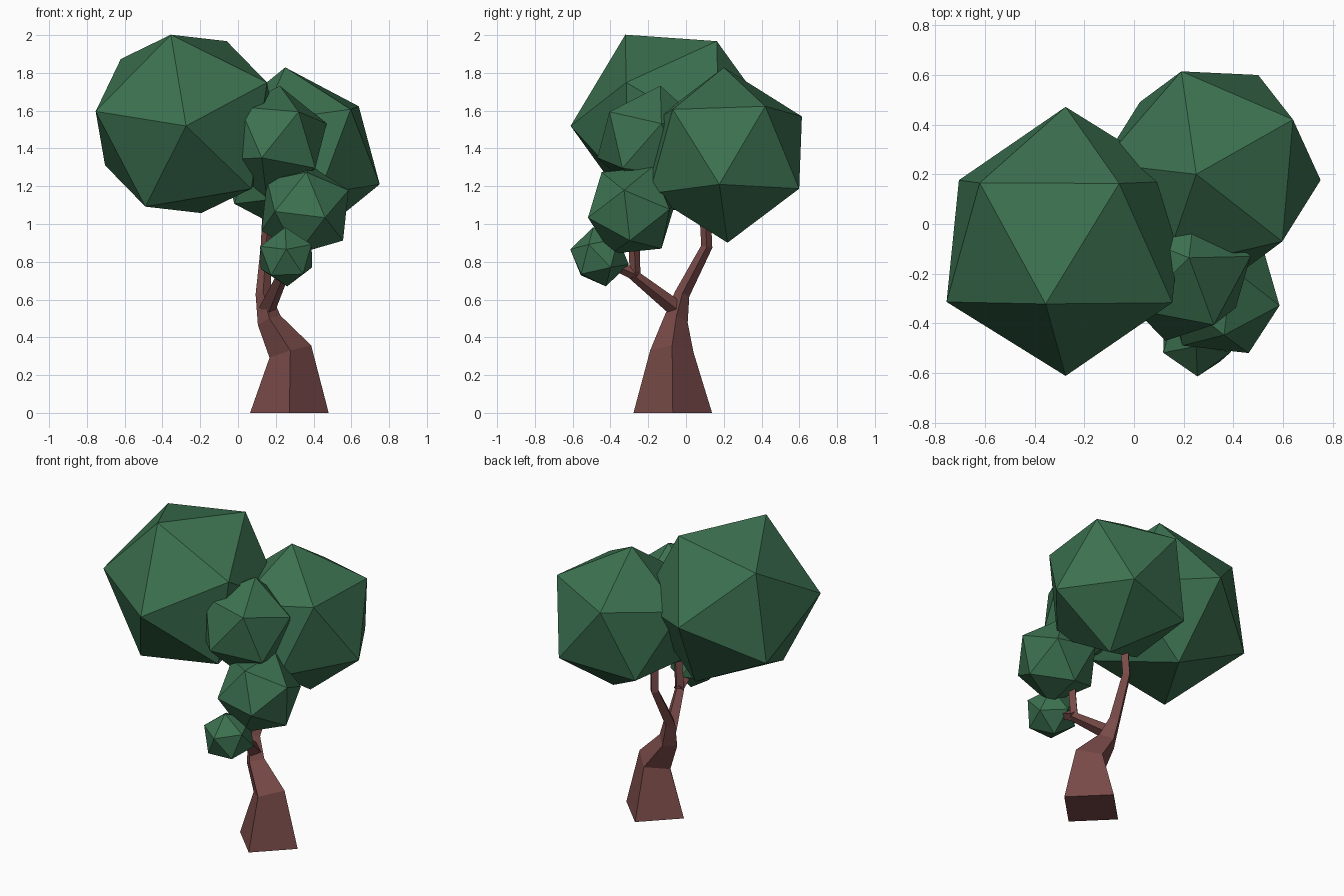
import bpy, bmesh
from math import sin, cos, radians, sqrt
from mathutils import Vector, Matrix

if "Cube" in bpy.data.objects:
    bpy.data.objects.remove(bpy.data.objects["Cube"])


def material(name, color):
    m = bpy.data.materials.new(name)
    m.diffuse_color = color
    m.use_nodes = True
    m.node_tree.nodes["Principled BSDF"].inputs["Base Color"].default_value = m.diffuse_color
    return m


LEAF = material("leaf_green", (0.045, 0.165, 0.08, 1))
BARK = material("bark_brown", (0.19, 0.07, 0.065, 1))


def finish(bm, name, mat):
    bmesh.ops.recalc_face_normals(bm, faces=bm.faces)
    me = bpy.data.meshes.new(name)
    bm.to_mesh(me)
    bm.free()
    me.materials.append(mat)
    ob = bpy.data.objects.new(name, me)
    bpy.context.collection.objects.link(ob)


def foliage(name, center, radius, pole, side):
    """Icosahedron with one corner towards pole and a neighbouring corner towards side."""
    n = Vector(pole).normalized()
    s = Vector(side)
    u = (s - n * s.dot(n)).normalized()
    v = n.cross(u)
    c = Vector(center)
    h, w = 1 / sqrt(5), 2 / sqrt(5)
    bm = bmesh.new()
    for sign in (1, -1):
        bm.verts.new(c + n * radius * sign)
        for k in range(5):
            a = radians(72 * k)
            ring = n * h + (u * cos(a) + v * sin(a)) * w
            bm.verts.new(c + ring * radius * sign)
    bmesh.ops.convex_hull(bm, input=bm.verts)
    finish(bm, name, LEAF)


def limb(name, path):
    """Four-sided tapering loft along (x, y, z, radius) points."""
    pts = [Vector(p[:3]) for p in path]
    steps = [(b - a).normalized() for a, b in zip(pts, pts[1:])]
    bm = bmesh.new()
    rings = []
    for i, p in enumerate(pts):
        n = steps[max(i - 1, 0)] + steps[min(i, len(steps) - 1)]
        n.normalize()
        u = Vector((1, 0, 0))
        u = (u - n * u.dot(n)).normalized()
        v = n.cross(u)
        r = path[i][3]
        rings.append([bm.verts.new(p + d * r) for d in (u, v, -u, -v)])
    for a, b in zip(rings, rings[1:]):
        for k in range(4):
            j = (k + 1) % 4
            bm.faces.new((a[k], a[j], b[j], b[k]))
    bm.faces.new(rings[0][::-1])
    bm.faces.new(rings[-1])
    finish(bm, name, BARK)


# Leaf clumps
foliage("large_left_foliage", (-0.275, -0.07, 1.53), 0.541, (0, -1, -0.02), (-0.08, -0.25, 0.47))
foliage("large_back_foliage", (0.31, 0.21, 1.365), 0.468, (-0.06, -0.01, 0.465), (0.33, 0.21, 0.255))
foliage("middle_foliage", (0.355, -0.288, 1.072), 0.257, (0.23, -0.04, 0.107), (-0.005, -0.155, 0.195))
foliage("upper_front_foliage", (0.187, -0.185, 1.435), 0.303, (0.035, 0.05, 0.303), (0.28, 0.055, 0.1))
foliage("small_front_foliage", (0.255, -0.458, 0.826), 0.16, (0.0, -0.155, 0.04), (-0.005, -0.035, 0.15))

# Trunk running into the back branch
limb("trunk", [
    (0.272, -0.07, 0, 0.208), (0.277, -0.075, 0.325, 0.115),
    (0.165, -0.055, 0.49, 0.065), (0.133, -0.02, 0.63, 0.04),
    (0.15, 0.11, 0.88, 0.03), (0.16, 0.10, 1.08, 0.03)])

# Front branch and its twig
limb("front_branch", [
    (0.155, -0.05, 0.55, 0.045), (0.235, -0.27, 0.725, 0.032), (0.25, -0.275, 0.93, 0.028)])
limb("front_twig", [(0.235, -0.26, 0.73, 0.034), (0.25, -0.42, 0.80, 0.022)])

# Sit the trunk flat on the ground
for vert in sorted(bpy.data.objects["trunk"].data.vertices, key=lambda q: q.co.z)[:4]:
    vert.co.z = 0
